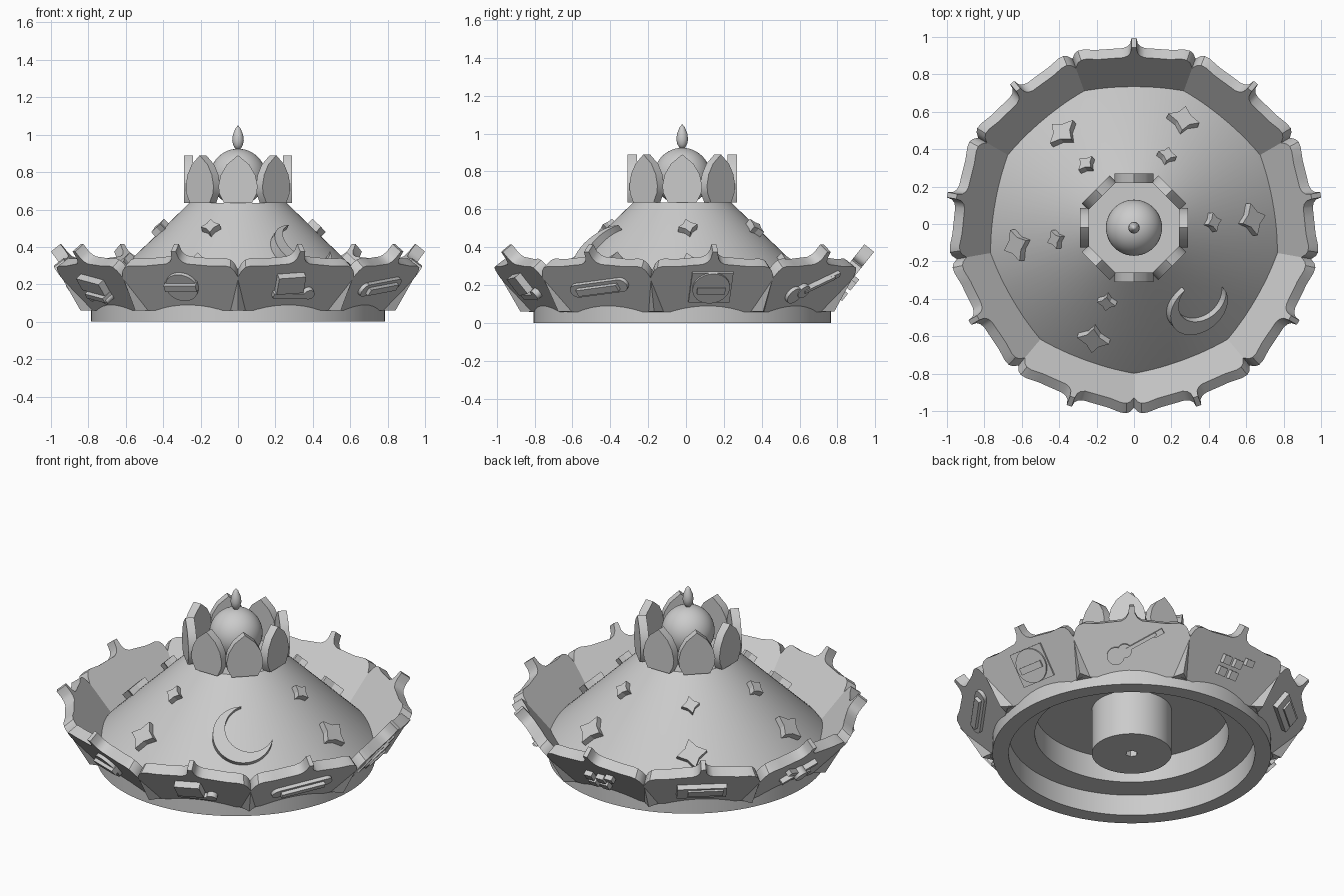
import bpy, bmesh
from math import sin, cos, tan, pi, radians, atan2, hypot
from mathutils import Matrix, Vector

old = bpy.data.objects.get("Cube")
if old:
    bpy.data.objects.remove(old, do_unlink=True)

AXIS = Matrix.Translation((0, -.02, 0))
COLOUR = (.6, .6, .6, 1)
GREY = bpy.data.materials.new("plain_grey")
GREY.use_nodes = True
GREY.diffuse_color = COLOUR
GREY.node_tree.nodes["Principled BSDF"].inputs["Base Color"].default_value = COLOUR


def finish(name, bm, matrix=Matrix(), smooth=True):
    bmesh.ops.recalc_face_normals(bm, faces=bm.faces)
    mesh = bpy.data.meshes.new(name)
    bm.to_mesh(mesh)
    bm.free()
    mesh.materials.append(GREY)
    mesh.transform(AXIS @ matrix)
    ob = bpy.data.objects.new(name, mesh)
    bpy.context.collection.objects.link(ob)
    if smooth:
        bpy.ops.object.select_all(action='DESELECT')
        ob.select_set(True)
        bpy.context.view_layer.objects.active = ob
        bpy.ops.object.shade_smooth_by_angle(angle=radians(30))
    return ob


def lathe(name, profile, steps=96):
    bm = bmesh.new()
    verts = [bm.verts.new((r, 0, z)) for r, z in profile]
    edges = [bm.edges.new(pair) for pair in zip(verts, verts[1:])]
    bmesh.ops.spin(bm, geom=verts + edges, axis=(0, 0, 1), cent=(0, 0, 0),
                   angle=2 * pi, steps=steps)
    bmesh.ops.remove_doubles(bm, verts=bm.verts, dist=.0005)
    return finish(name, bm)


def add_prism(bm, outline, low, high, low_scale=1):
    bottom = [bm.verts.new((x * low_scale, y, low)) for x, y in outline]
    top = [bm.verts.new((x, y, high)) for x, y in outline]
    bm.faces.new(bottom[::-1])
    bm.faces.new(top)
    for i in range(len(outline)):
        bm.faces.new((bottom[i - 1], bottom[i], top[i], top[i - 1]))


def prism(name, outline, low, high, matrix=Matrix(), low_scale=1, smooth=True):
    bm = bmesh.new()
    add_prism(bm, outline, low, high, low_scale)
    return finish(name, bm, matrix, smooth)


def frame(angle, radius, z, out, up):
    """Local x runs around the roof, y along the slope, z away from the surface."""
    a = radians(angle)
    around = Vector((-sin(a), cos(a), 0))
    slope = Vector((out * cos(a), out * sin(a), up)).normalized()
    m = Matrix((around, slope, around.cross(slope))).transposed().to_4x4()
    m.translation = (radius * cos(a), radius * sin(a), z)
    return m


def mirrored(half):
    return half + [(-x, y) for x, y in reversed(half) if x > 0]


def arc(radius, start, end, steps, x=0, y=0):
    angles = [start + (end - start) * i / steps for i in range(steps + 1)]
    return [(x + radius * cos(a), y + radius * sin(a)) for a in angles]


def circle(radius, sides, x=0, y=0):
    return arc(radius, 0, 2 * pi, sides, x, y)[:-1]


# Hollow cone roof with its base ring
RIM, TOP = .785, .635
lathe("roof_cone", [(0, TOP), (.26, TOP), (.76, .15), (RIM, .12), (RIM, 0), (.694, 0),
                    (.694, .13), (.546, .13), (.546, .28), (0, .28)])

# Centre post with a hexagonal socket
post = lathe("centre_post", [(0, .29), (.225, .29), (.225, 0), (0, 0)])
cutter = prism("socket_cutter", circle(.034, 6), -.05, .15, smooth=False)
cut = post.modifiers.new("socket", 'BOOLEAN')
cut.operation, cut.object = 'DIFFERENCE', cutter
bpy.context.view_layer.objects.active = post
bpy.ops.object.modifier_apply(modifier="socket")
bpy.data.objects.remove(cutter, do_unlink=True)

# Dome and finial
lathe("dome", arc(.15, -pi / 2, pi / 2, 24, 0, .775), 48)
lathe("finial", [(0, .9), (.026, .945), (.031, .97), (.027, 1), (.013, 1.035), (0, 1.05)], 32)

# Ring of eight petals
petal = mirrored([(.075, 0), (.1, .05), (.105, .09), (.092, .15), (.06, .205), (0, .255)])
for k in range(8):
    prism(f"petal_{k + 1}", petal, -.05, 0, frame(45 * k, .29, TOP, 0, 1))

# Flared crown panels, each with a narrow crest, and pointed ribs on the seams
OUT, UP = .625, .78


def seam(v):
    return (RIM + OUT * v) * tan(pi / 9), v


panel = mirrored([seam(-.04), seam(.19), (.317, .235), (.3, .258), (.27, .268), (.2, .265),
                  (.11, .275), (.06, .28), (.035, .295), (.02, .32), (.014, .365)])
for k in range(9):
    angle = 10 + 40 * k
    prism(f"crown_panel_{k + 1}", panel, -.065, 0, frame(angle, RIM, .09, OUT, UP), .945)
    rib = bmesh.new()
    corners = (.965, 0, .25), (.855, 0, .06), (.78, .05, .06), (.78, -.05, .06)
    bmesh.ops.convex_hull(rib, input=[rib.verts.new(p) for p in corners])
    finish(f"seam_rib_{k + 1}", rib, Matrix.Rotation(radians(angle + 20), 4, 'Z'), False)


# Raised four-pointed stars on the cone
def on_cone(angle, radius):
    return frame(angle, radius, TOP - .97 * (radius - .26), -1, .97)


def star(size):
    points = circle(size, 16)
    pinch = (1, .66, .55, .66)
    return [(x * pinch[i % 4], y * pinch[i % 4]) for i, (x, y) in enumerate(points)]


tilt = Matrix.Rotation(.2, 4, 'Z')
for k in range(5):
    for label, radius, size in (("large", .62, .088), ("small", .41, .052)):
        prism(f"{label}_star_{k + 1}", star(size), -.03, .035,
              on_cone(4 + 61.5 * k, radius) @ tilt, smooth=False)

# Crescent moon: an outer arc closed by a shifted inner arc through its tips
outer = arc(.17, radians(50), radians(310), 32)
shift = .055
tip_x, tip_y = outer[0]
turn = atan2(tip_y, tip_x - shift)
inner = arc(hypot(tip_x - shift, tip_y), 2 * pi - turn, turn, 32, shift)
prism("crescent_moon", outer + inner[1:-1], -.03, .035,
      on_cone(-51, .53) @ Matrix.Rotation(radians(40), 4, 'Z'))


# Raised ornaments on the panels, in hundredths of a unit
def bar(x, y, width, height, depth, turn=0):
    spin = Matrix.Rotation(radians(turn), 2)
    corners = [spin @ Vector((width * i / 2, height * j / 2))
               for i, j in ((-1, -1), (1, -1), (1, 1), (-1, 1))]
    return [(x + c.x, y + c.y) for c in corners], depth


def disc(x, y, radius, depth):
    return circle(radius, 24, x, y), depth


def ornament(name, angle, *pieces):
    bm = bmesh.new()
    for outline, depth in pieces:
        add_prism(bm, outline, -1, depth)
    finish(name, bm, frame(angle, .868, .193, OUT, UP) @ Matrix.Scale(.01, 4))


ornament("square_medallion", 10, bar(0, 0, 22, 20, 1), disc(0, 0, 10, 2), bar(0, -1, 15, 4, 3))
ornament("guitar", 50, disc(-9, -5, 5, 2), disc(-4, -2, 4, 2.5),
         bar(5, 3, 20, 2, 3, 29), bar(15, 8, 6, 3, 2, 29))
ornament("block_figures", 90, bar(10, 5, 5, 4, 3),
         *[bar(x, y, 5, 5, 3) for x in (-5, 3) for y in (-5, 2)])
ornament("plaque", 130, bar(0, 0, 28, 11, 3), bar(2, 1, 20, 6, 4))
ornament("crossed_bars", 170, disc(0, 0, 4, 5), *[bar(0, 0, 24, 3, 3, t) for t in (-25, 25)])
ornament("wagon", 210, bar(0, 2, 20, 8, 4, -12), bar(1, -4, 16, 3, 6, -12),
         disc(-6, -5, 2, 5), disc(7, -7, 2, 5))
ornament("drum", 250, disc(0, 0, 9, 2), bar(0, 1, 18, 4, 4))
ornament("case", 290, bar(-3, 3, 15, 11, 4, 5), bar(0, -5, 22, 3, 3), disc(9, -4, 3, 3))
ornament("long_loop", 330, bar(0, 0, 28, 8, 2, 8), bar(0, 0, 26, 4, 4, 8),
         disc(-14, -2, 4, 2), disc(14, 2, 4, 2))
